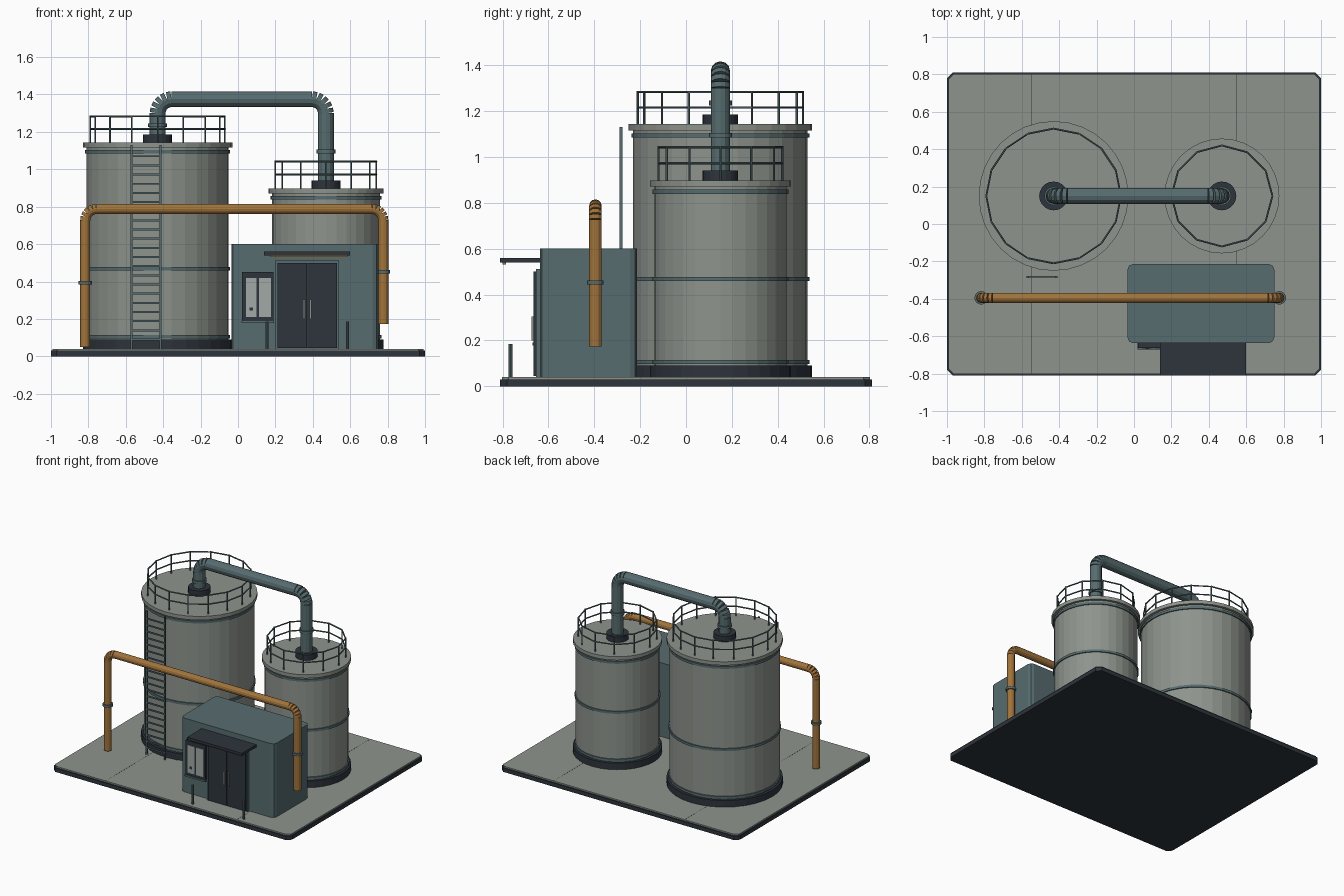
import bpy, bmesh, math
from mathutils import Vector

if "Cube" in bpy.data.objects:
    bpy.data.objects.remove(bpy.data.objects["Cube"])


def mat(name, rgb):
    m = bpy.data.materials.new(name)
    m.diffuse_color = (*rgb, 1)
    m.use_nodes = True
    m.node_tree.nodes["Principled BSDF"].inputs["Base Color"].default_value = m.diffuse_color
    return m


GREY = mat("concrete grey", (0.27, 0.295, 0.265))
TEAL = mat("dull teal", (0.095, 0.150, 0.160))
DARK = mat("dark slate", (0.027, 0.035, 0.046))
ORANGE = mat("ochre pipe", (0.36, 0.175, 0.045))
PANE = mat("pale pane", (0.36, 0.40, 0.38))


def finish(bm, name, m):
    bmesh.ops.recalc_face_normals(bm, faces=bm.faces)
    me = bpy.data.meshes.new(name)
    bm.to_mesh(me)
    bm.free()
    me.materials.append(m)
    ob = bpy.data.objects.new(name, me)
    bpy.context.collection.objects.link(ob)
    return ob


def add_box(bm, x0, x1, y0, y1, z0, z1):
    vs = bmesh.ops.create_cube(bm, size=1)["verts"]
    for v in vs:
        v.co = Vector(((x0 + x1) / 2 + v.co.x * (x1 - x0),
                       (y0 + y1) / 2 + v.co.y * (y1 - y0),
                       (z0 + z1) / 2 + v.co.z * (z1 - z0)))


def box(name, m, *b, corner=0, seg=1):
    bm = bmesh.new()
    add_box(bm, *b)
    if corner:  # bevel the upright edges only
        es = [e for e in bm.edges if abs(e.verts[0].co.z - e.verts[1].co.z) > 1e-4]
        bmesh.ops.bevel(bm, geom=es, offset=corner, segments=seg, profile=0.5, affect='EDGES')
    return finish(bm, name, m)


def add_rod(bm, a, b, r, n):
    a, b = Vector(a), Vector(b)
    d = b - a
    vs = bmesh.ops.create_cone(bm, cap_ends=True, segments=n, radius1=r, radius2=r,
                               depth=d.length)["verts"]
    q = Vector((0, 0, 1)).rotation_difference(d.normalized())
    for v in vs:
        v.co = q @ v.co + (a + b) / 2


def drum(name, m, x, y, r, z0, z1, n=32):
    bm = bmesh.new()
    add_rod(bm, (x, y, z0), (x, y, z1), r, n)
    return finish(bm, name, m)


def arch_pipe(name, m, xa, xb, y, za, zb, top, r, bend):
    # upright, segmented elbow, level run, segmented elbow, upright
    k = 5
    pts = [(xa, y, za)]
    for i in range(k + 1):
        t = math.pi / 2 * i / k
        pts.append((xa + bend * (1 - math.cos(t)), y, top - bend * (1 - math.sin(t))))
    for i in range(k + 1):
        t = math.pi / 2 * (1 - i / k)
        pts.append((xb - bend * (1 - math.cos(t)), y, top - bend * (1 - math.sin(t))))
    pts.append((xb, y, zb))
    bm = bmesh.new()
    for a, b in zip(pts, pts[1:]):
        add_rod(bm, a, b, r, 12)
    return finish(bm, name, m)


def guard_rail(name, x, y, r, z0, z1, n):
    bm = bmesh.new()
    ring = [(x + r * math.cos(2 * math.pi * i / n), y + r * math.sin(2 * math.pi * i / n))
            for i in range(n)]
    for i, (px, py) in enumerate(ring):
        qx, qy = ring[(i + 1) % n]
        add_rod(bm, (px, py, z0), (px, py, z1), 0.005, 6)
        for z in (z1 - 0.005, (z0 + z1) / 2):
            add_rod(bm, (px, py, z), (qx, qy, z), 0.005, 6)
    return finish(bm, name, TEAL)


def tank(name, x, y, r, top, rail_r, rail_top, posts, lip):
    drum(name + "_plinth", DARK, x, y, lip, 0.04, 0.09)
    drum(name + "_body", GREY, x, y, r, 0.09, top - 0.02)
    drum(name + "_roof_lip", GREY, x, y, lip, top - 0.027, top)
    for i, z in enumerate((0.105, 0.468, top - 0.05)):
        drum(f"{name}_band_{i}", TEAL, x, y, r + 0.008, z - 0.009, z + 0.009)
    guard_rail(name + "_guard_rail", x, y, rail_r, top, rail_top, posts)
    drum(name + "_nozzle", DARK, x, y, 0.077, top, top + 0.043, 20)


# Ground slab with paving and fine joints
box("slab_base", DARK, -1, 1, -0.81, 0.81, 0, 0.03, corner=0.03)
box("slab_paving", GREY, -0.992, 0.992, -0.802, 0.802, 0.03, 0.04, corner=0.028)
for s in (-1, 1):
    box(f"paving_joint_{s}", DARK, s * 0.55 - 0.001, s * 0.55 + 0.001, -0.80, 0.80, 0.038, 0.0405)

# Two tanks
tank("large_tank", -0.43, 0.15, 0.38, 1.143, 0.36, 1.288, 16, 0.40)
tank("small_tank", 0.47, 0.15, 0.288, 0.898, 0.27, 1.047, 12, 0.307)

# Pipe joining the tanks, and the service pipe over the hut
arch_pipe("tank_link_pipe", TEAL, -0.43, 0.47, 0.15, 1.16, 0.92, 1.375, 0.042, 0.075)
drum("link_coupling_right", TEAL, 0.47, 0.15, 0.05, 1.085, 1.105, 16)
drum("link_coupling_left", TEAL, -0.43, 0.15, 0.05, 1.225, 1.245, 16)
arch_pipe("service_pipe", ORANGE, -0.817, 0.777, -0.395, 0.05, 0.174, 0.788, 0.027, 0.06)
drum("service_coupling_left", TEAL, -0.817, -0.395, 0.036, 0.384, 0.402, 16)
drum("service_coupling_right", TEAL, 0.777, -0.395, 0.036, 0.443, 0.461, 16)

# Ladder on the large tank
bm = bmesh.new()
for x in (-0.57, -0.415):
    add_box(bm, x - 0.006, x + 0.006, -0.289, -0.277, 0.04, 1.13)
for i in range(21):
    z = 0.09 + i * 0.049
    add_box(bm, -0.57, -0.415, -0.287, -0.279, z - 0.005, z + 0.005)
finish(bm, "ladder", TEAL)

# Control hut
box("hut_body", TEAL, -0.035, 0.75, -0.637, -0.214, 0.04, 0.6, corner=0.03, seg=2)
box("door_frame", TEAL, 0.2, 0.54, -0.655, -0.63, 0.04, 0.512)
for i, (a, b) in enumerate(((0.212, 0.368), (0.372, 0.528))):
    box(f"door_leaf_{i}", DARK, a, b, -0.664, -0.65, 0.045, 0.5)
for x in (0.352, 0.388):
    box("door_handle", GREY, x - 0.005, x + 0.005, -0.674, -0.662, 0.2, 0.305)
box("canopy", DARK, 0.14, 0.6, -0.81, -0.63, 0.54, 0.56)
box("canopy_trim", ORANGE, 0.17, 0.585, -0.80, -0.785, 0.531, 0.541)

# Window with two panes and a catch
box("window_frame", DARK, 0.022, 0.19, -0.662, -0.63, 0.185, 0.45)
for i, (a, b) in enumerate(((0.042, 0.1), (0.112, 0.176))):
    box(f"window_pane_{i}", PANE, a, b, -0.666, -0.66, 0.21, 0.42)
box("window_catch", DARK, 0.062, 0.08, -0.669, -0.664, 0.245, 0.262)
box("window_sill", TEAL, 0.02, 0.192, -0.67, -0.63, 0.178, 0.19)

# Bollards in front of the door
for s, x in (("left", 0.155), ("right", 0.585)):
    drum("bollard_" + s, TEAL, x, -0.765, 0.008, 0.04, 0.185, 8)
